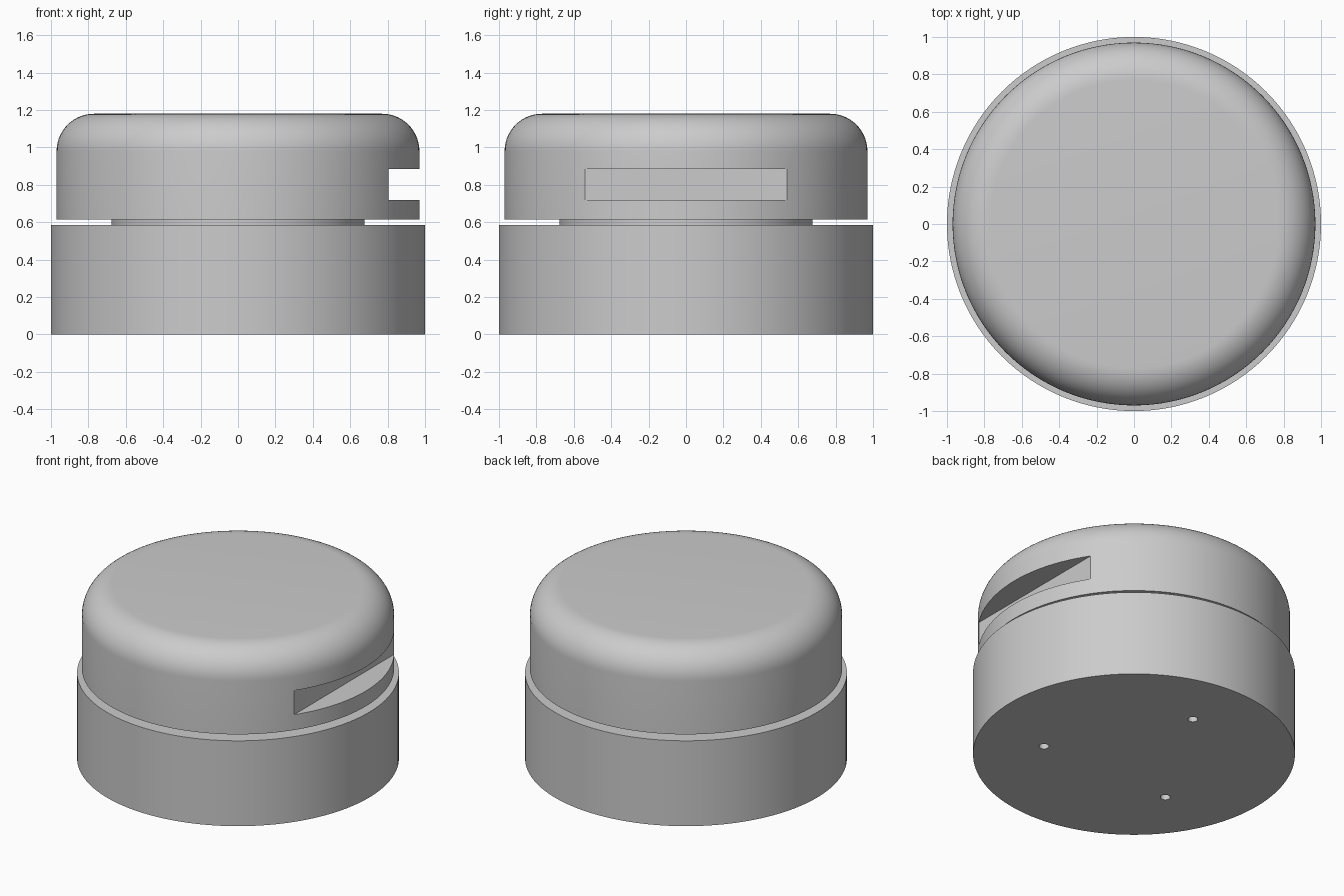
import bpy, bmesh, math

if "Cube" in bpy.data.objects:
    bpy.data.objects.remove(bpy.data.objects["Cube"])

SEGMENTS = 128

grey = bpy.data.materials.new("light_grey")
grey.diffuse_color = (0.6, 0.6, 0.6, 1)
grey.use_nodes = True
grey.node_tree.nodes["Principled BSDF"].inputs["Base Color"].default_value = grey.diffuse_color


def lathe(name, profile):
    """Closed solid of revolution from (radius, z) points, bottom to top."""
    bm = bmesh.new()
    rings = []
    for r, z in profile:
        rings.append([bm.verts.new((r * math.cos(2 * math.pi * i / SEGMENTS),
                                    r * math.sin(2 * math.pi * i / SEGMENTS), z))
                      for i in range(SEGMENTS)])
    for low, high in zip(rings, rings[1:]):
        for i in range(SEGMENTS):
            j = (i + 1) % SEGMENTS
            bm.faces.new((low[i], low[j], high[j], high[i]))
    bm.faces.new(rings[0][::-1])
    bm.faces.new(rings[-1])
    mesh = bpy.data.meshes.new(name)
    bm.to_mesh(mesh)
    bm.free()
    mesh.materials.append(grey)
    obj = bpy.data.objects.new(name, mesh)
    bpy.context.collection.objects.link(obj)
    return obj


def activate(obj):
    bpy.ops.object.select_all(action='DESELECT')
    obj.select_set(True)
    bpy.context.view_layer.objects.active = obj


def cut(obj, cutter):
    """Subtract the cutter from the object, then discard it."""
    cutter.hide_render = True
    cutter.data.materials.clear()
    cutter.data.materials.append(grey)
    activate(obj)
    mod = obj.modifiers.new("cut", 'BOOLEAN')
    mod.operation = 'DIFFERENCE'
    mod.solver = 'EXACT'
    mod.object = cutter
    bpy.ops.object.modifier_apply(modifier=mod.name)
    bpy.data.objects.remove(cutter)


# Base drum with three blind screw holes underneath
base = lathe("base", [(1.0, 0.0), (1.0, 0.585)])
for deg in (90, 210, 330):
    a = math.radians(deg)
    bpy.ops.mesh.primitive_cylinder_add(
        vertices=32, radius=0.031, depth=0.4,
        location=(0.568 * math.cos(a), 0.568 * math.sin(a), 0.0))
    cut(base, bpy.context.object)

# Narrow neck between base and cap, slightly sunk into both
neck = lathe("neck", [(0.677, 0.575), (0.677, 0.625)])

# Cap with a rounded upper edge
fillet, steps = 0.2, 14
profile = [(0.97, 0.615)]
for i in range(steps + 1):
    t = math.pi / 2 * i / steps
    profile.append((0.77 + fillet * math.cos(t), 0.98 + fillet * math.sin(t)))
cap = lathe("cap", profile)

# Flat-backed slot on the right side of the cap
bpy.ops.mesh.primitive_cube_add(size=1, location=(1.105, 0, 0.8025))
slot = bpy.context.object
slot.scale = (0.6, 1.6, 0.165)
cut(cap, slot)

for obj in (base, neck, cap):
    activate(obj)
    bpy.ops.object.shade_smooth_by_angle(angle=math.radians(30))
